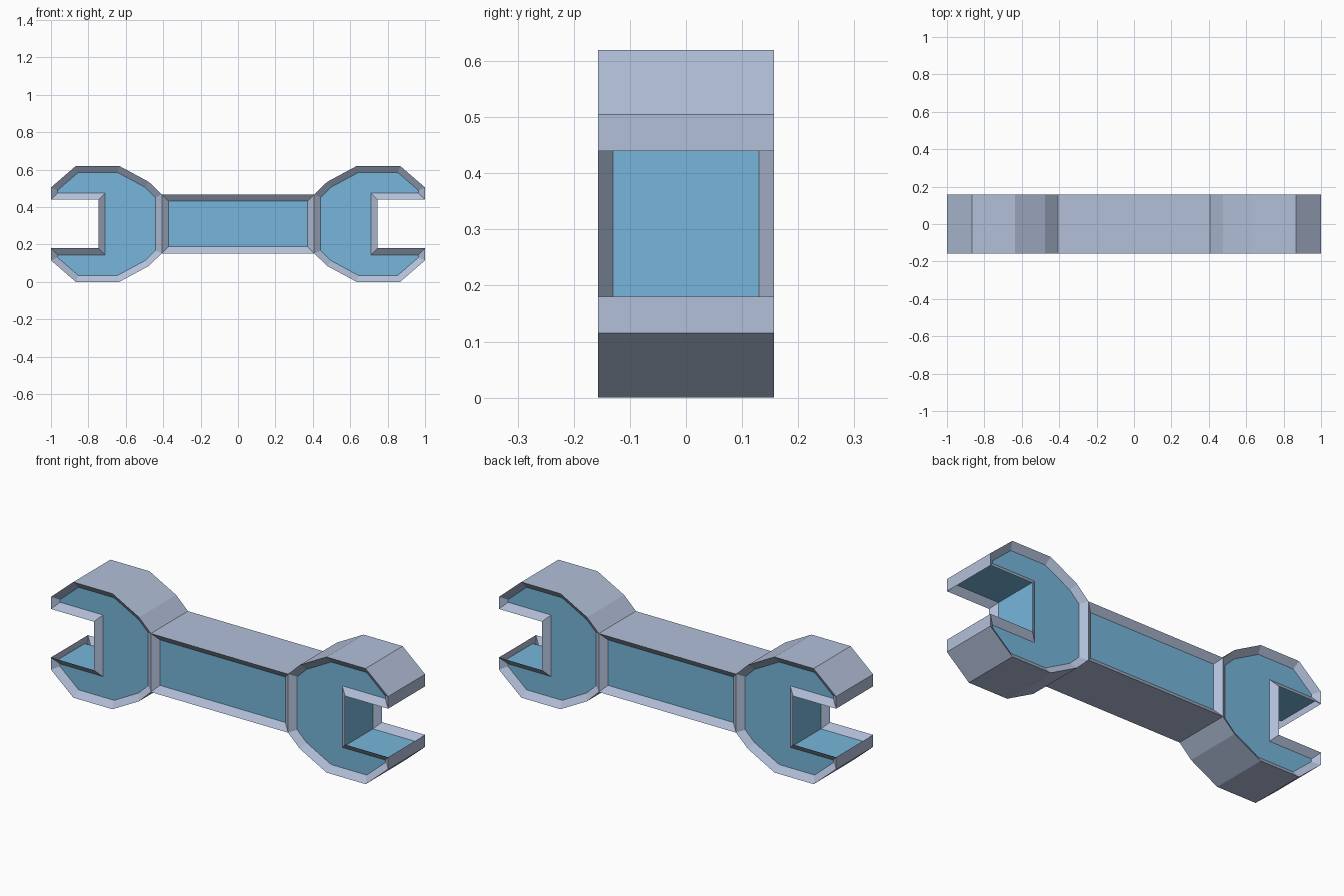
import bpy, bmesh
from mathutils import Vector

if "Cube" in bpy.data.objects:
    bpy.data.objects.remove(bpy.data.objects["Cube"])

DEPTH, FLOOR, RIM = 0.157, 0.13, 0.035   # half thickness, half thickness at panel, rim width
MID = 0.31                               # height of the centre line


def material(name, color):
    mat = bpy.data.materials.new(name)
    mat.diffuse_color = color
    mat.use_nodes = True
    mat.node_tree.nodes["Principled BSDF"].inputs["Base Color"].default_value = mat.diffuse_color
    return mat


steel = material("steel", (0.45, 0.53, 0.70, 1))
blue = material("blue_panel", (0.18, 0.47, 0.71, 1))


def inset(pts, d):
    """Offset a counter-clockwise outline inwards with mitred corners."""
    out = []
    for i, p in enumerate(pts):
        a = (p - pts[i - 1]).normalized()
        b = (pts[(i + 1) % len(pts)] - p).normalized()
        na, nb = Vector((-a.y, a.x)), Vector((-b.y, b.x))
        out.append(p + (na + nb) * d / (1 + na.dot(nb)))
    return out


def build(name, outline, open_edges, slot_edges=()):
    """Plate with sunken panels front and back; slot edges get a sunken blue wall."""
    pts = [Vector(p) for p in outline]
    inner = inset(pts, RIM)
    n = len(pts)
    bm = bmesh.new()

    def ring(points, y):
        return [bm.verts.new((p.x, y, p.y)) for p in points]

    def face(verts, mat):
        bm.faces.new(verts).material_index = mat

    of, ob = ring(pts, -DEPTH), ring(pts, DEPTH)
    nf, nb = ring(inner, -FLOOR), ring(inner, FLOOR)
    face(nf, 1)
    face(nb[::-1], 1)
    for i in range(n):
        j = (i + 1) % n
        # sloping rims
        face((of[i], of[j], nf[j], nf[i]), 0)
        face((ob[j], ob[i], nb[i], nb[j]), 0)
        if i in slot_edges:
            # sunken jaw wall, run out to the jaw tip
            ends = []
            for k in (i, j):
                p = inner[k].copy()
                if pts[k].x > 0.99:
                    p.x = pts[k].x
                ends.append(p)
            f, b = ring(ends, -FLOOR), ring(ends, FLOOR)
            face((f[1], f[0], b[0], b[1]), 1)
        elif i not in open_edges:
            face((of[j], of[i], ob[i], ob[j]), 0)
    mesh = bpy.data.meshes.new(name)
    bm.to_mesh(mesh)
    bm.free()
    mesh.materials.append(steel)
    mesh.materials.append(blue)
    obj = bpy.data.objects.new(name, mesh)
    bpy.context.collection.objects.link(obj)
    return obj


# handle
build("handle", [(-0.407, 0.153), (0.407, 0.153), (0.407, 0.467), (-0.407, 0.467)], (1, 3))

# open-ended heads: lower half of the outline, then its reflection
half = [(0.407, -0.157), (0.477, -0.225), (0.635, -0.31), (0.867, -0.31),
        (1.0, -0.195), (1.0, -0.13), (0.745, -0.13)]
outline = [(x, MID + z) for x, z in half] + [(x, MID - z) for x, z in reversed(half)]
heads = build("jaw_heads", outline, (13,), (5, 6, 7))
mirror = heads.modifiers.new("mirror", 'MIRROR')
mirror.use_axis = (True, False, False)
mirror.use_mirror_merge = False
